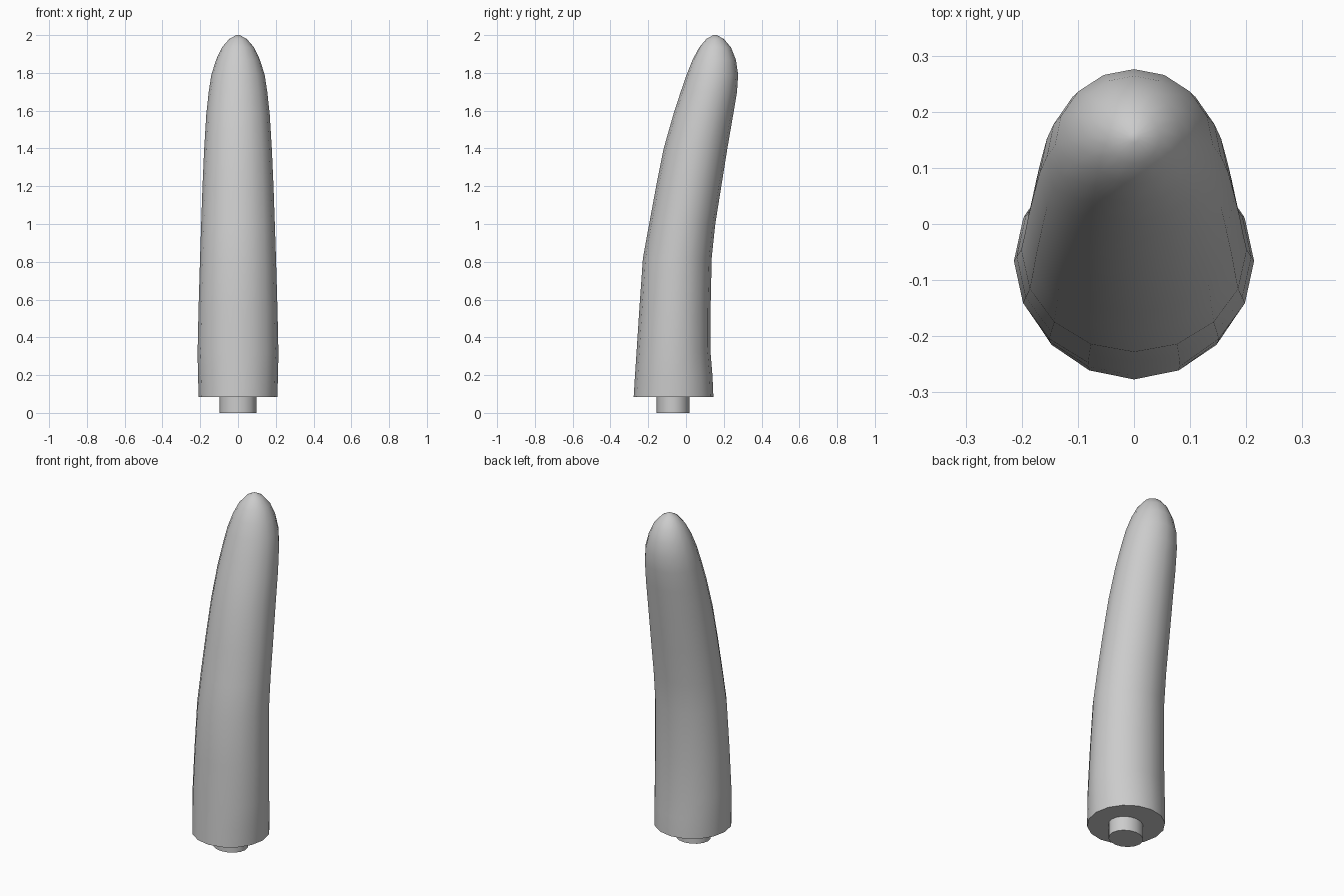
import bpy, bmesh, math

if "Cube" in bpy.data.objects:
    bpy.data.objects.remove(bpy.data.objects["Cube"])

SIDES = 16

def loft(name, rings, angle=50):
    # rings: (z, y min, y max, half width in x)
    bm = bmesh.new()
    loops = []
    for z, y0, y1, hx in rings:
        loops.append([bm.verts.new((hx * math.cos(2 * math.pi * i / SIDES),
                                    (y0 + y1) / 2 + (y1 - y0) / 2 * math.sin(2 * math.pi * i / SIDES),
                                    z)) for i in range(SIDES)])
    for a, b in zip(loops, loops[1:]):
        for i in range(SIDES):
            j = (i + 1) % SIDES
            bm.faces.new((a[i], a[j], b[j], b[i]))
    bm.faces.new(loops[0][::-1])
    bm.faces.new(loops[-1])
    mesh = bpy.data.meshes.new(name)
    bm.to_mesh(mesh)
    bm.free()
    ob = bpy.data.objects.new(name, mesh)
    bpy.context.collection.objects.link(ob)
    bpy.ops.object.select_all(action='DESELECT')
    ob.select_set(True)
    bpy.context.view_layer.objects.active = ob
    bpy.ops.object.shade_smooth_by_angle(angle=math.radians(angle))
    return ob

# Curved, tapering body with a rounded tip
loft("curved_body", [
    (0.085, -0.277, 0.145, 0.208),
    (0.20, -0.270, 0.140, 0.212),
    (0.32, -0.262, 0.130, 0.214),
    (0.55, -0.247, 0.130, 0.209),
    (0.82, -0.228, 0.136, 0.201),
    (1.00, -0.195, 0.155, 0.195),
    (1.20, -0.158, 0.187, 0.188),
    (1.40, -0.118, 0.219, 0.179),
    (1.58, -0.067, 0.250, 0.168),
    (1.70, -0.028, 0.270, 0.155),
    (1.79, 0.003, 0.276, 0.141),
    (1.87, 0.035, 0.264, 0.116),
    (1.935, 0.070, 0.238, 0.085),
    (1.98, 0.108, 0.200, 0.046),
    (2.00, 0.145, 0.163, 0.009),
])

# Short peg under the body
loft("base_peg", [
    (0.0, -0.155, 0.018, 0.097),
    (0.12, -0.155, 0.018, 0.097),
])
